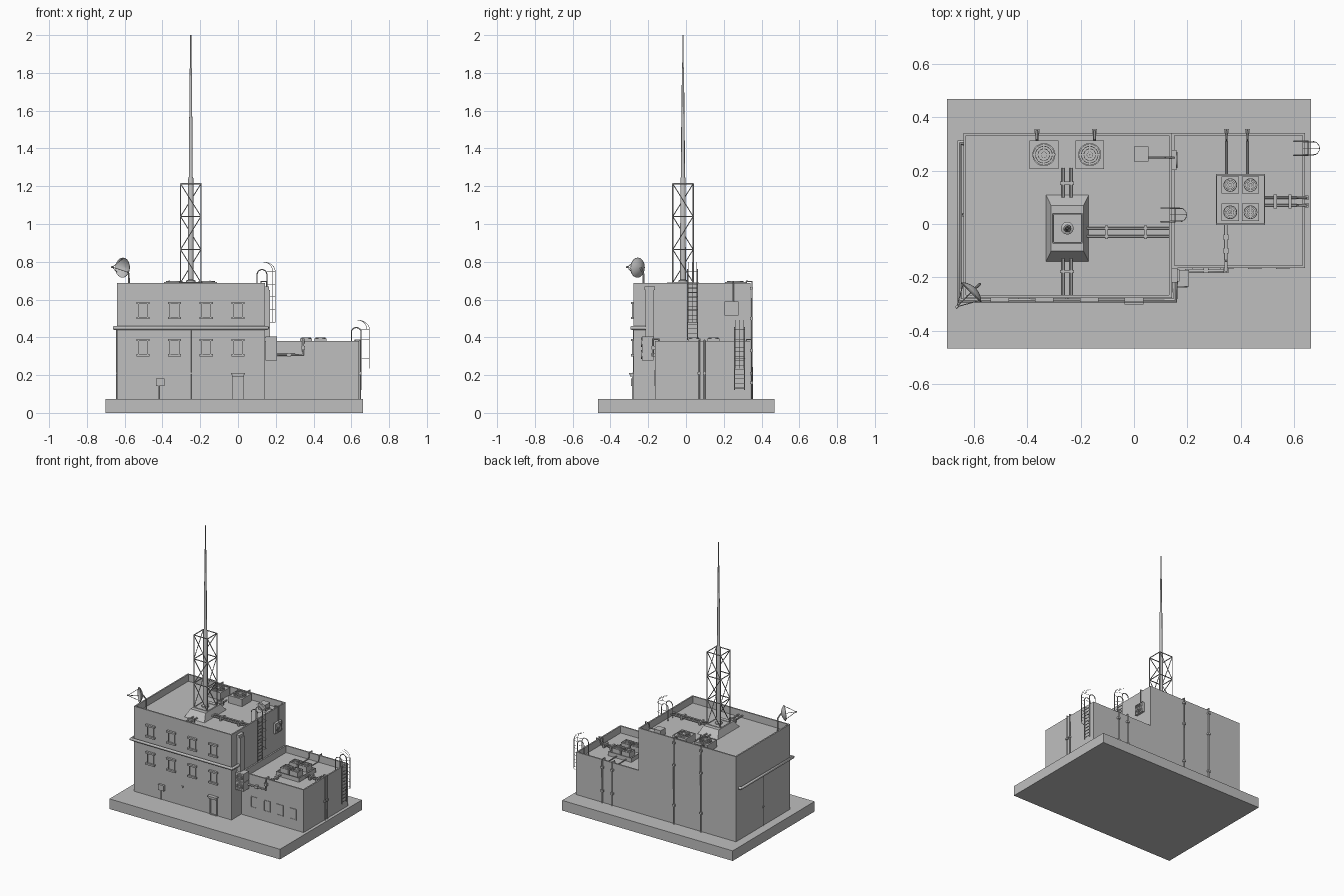
import bpy, bmesh, math
from mathutils import Matrix, Vector

cube = bpy.data.objects.get("Cube")
if cube:
    bpy.data.objects.remove(cube)

GREY = (0.52, 0.52, 0.52, 1)
grey = bpy.data.materials.new("concrete grey")
grey.use_nodes = True
grey.diffuse_color = GREY
grey.node_tree.nodes["Principled BSDF"].inputs["Base Color"].default_value = GREY
made = []


def finish(name, mesh):
    mesh.name = name
    mesh.materials.clear()
    mesh.materials.append(grey)
    obj = bpy.data.objects.new(name, mesh)
    bpy.context.collection.objects.link(obj)
    made.append(obj)


def from_bm(name, bm):
    mesh = bpy.data.meshes.new(name)
    bm.to_mesh(mesh)
    bm.free()
    finish(name, mesh)


def add_box(bm, x, y, z, turn=Matrix()):
    """Box spanning three (low, high) ranges."""
    mid = Vector([(a + b) / 2 for a, b in (x, y, z)])
    size = [b - a for a, b in (x, y, z)]
    m = turn @ Matrix.Translation(mid) @ Matrix.Diagonal((*size, 1))
    return bmesh.ops.create_cube(bm, size=1, matrix=m)["verts"]


def box(name, x, y, z):
    bm = bmesh.new()
    add_box(bm, x, y, z)
    from_bm(name, bm)


def sink(bm, direction, rim, depth):
    """Inset the face pointing along direction and push it inwards."""
    bm.normal_update()
    face = max(bm.faces, key=lambda f: f.normal.dot(direction))
    bmesh.ops.inset_region(bm, faces=[face], thickness=rim)
    floor = bmesh.ops.extrude_discrete_faces(bm, faces=[face])["faces"][0]
    bmesh.ops.translate(bm, verts=floor.verts, vec=-depth * direction)


def lathe(bm, profile, n=16, m=Matrix()):
    """Turn (radius, height) points around local z."""
    rings = [[bm.verts.new(m @ Vector((r * math.cos(t), r * math.sin(t), h)))
              for t in (2 * math.pi * i / n for i in range(n))] for r, h in profile]
    for a, b in zip(rings, rings[1:]):
        for i in range(n):
            j = (i + 1) % n
            bm.faces.new((a[i], a[j], b[j], b[i]))


def tube(name, paths, r, res=1):
    """Round bar swept along one or more point lists."""
    curve = bpy.data.curves.new(name, "CURVE")
    curve.dimensions = "3D"
    curve.bevel_depth = r
    curve.bevel_resolution = res
    curve.use_fill_caps = True
    for pts in paths:
        s = curve.splines.new("POLY")
        s.points.add(len(pts) - 1)
        for p, co in zip(s.points, pts):
            p.co = (*co, 1)
    tmp = bpy.data.objects.new(name, curve)
    bpy.context.collection.objects.link(tmp)
    dg = bpy.context.evaluated_depsgraph_get()
    mesh = bpy.data.meshes.new_from_object(tmp.evaluated_get(dg))
    bpy.data.objects.remove(tmp)
    finish(name, mesh)


def clamps(name, centres, s):
    bm = bmesh.new()
    for c in centres:
        add_box(bm, *[(v - k, v + k) for v, k in zip(c, s)])
    from_bm(name, bm)


def shell(name, x, y, z, wall=0.014, drop=0.05):
    """Block with a sunken top inside a raised edge."""
    bm = bmesh.new()
    add_box(bm, x, y, z)
    sink(bm, Vector((0, 0, 1)), wall, drop)
    from_bm(name, bm)


def fan(name, at, size, height, turn=Matrix()):
    """Square rimmed housing with a round grille and blades, facing local z."""
    m = Matrix.Translation(at) @ turn
    h, r = size / 2, size * 0.4
    floor, lip = height - 0.003, height + 0.004
    bm = bmesh.new()
    add_box(bm, (-h, h), (-h, h), (0, height), m)
    sink(bm, turn @ Vector((0, 0, 1)), size * 0.06, 0.003)
    for outer, inner in ((1, 0.88), (0.76, 0.7), (0.54, 0.48)):
        lathe(bm, [(r * outer, floor), (r * outer, lip), (r * inner, lip), (r * inner, floor)], 20, m)
    lathe(bm, [(r * 0.28, floor), (r * 0.28, lip), (0.0005, lip)], 12, m)
    for i in range(8):
        spin = m @ Matrix.Rotation(i * math.pi / 4, 4, "Z")
        add_box(bm, (r * 0.25, r * 0.9), (-r * 0.06, r * 0.06), (floor, lip - 0.002), spin)
    from_bm(name, bm)


def window(name, x, z0, z1, wall, width, out, trim):
    """Framed opening on a front wall, with sill and lintel."""
    bm = bmesh.new()
    h = width / 2
    add_box(bm, (x - h, x + h), (wall - out, wall + 0.002), (z0, z1))
    sink(bm, Vector((0, -1, 0)), 0.008, out * 0.75)
    if trim:
        for z in (z0, z1):
            add_box(bm, (x - h - 0.009, x + h + 0.009), (wall - 0.015, wall),
                    (z - 0.006, z + 0.006))
    from_bm(name, bm)


# Ground slab and the two blocks
W, E, F, B, G = -0.64, 0.142, -0.277, 0.342, 0.073
TOP, ROOF, ANNEX_TOP, ANNEX_ROOF, AE, AF = 0.688, 0.64, 0.381, 0.335, 0.641, -0.165
box("ground_slab", (-0.702, 0.663), (-0.467, 0.469), (0, G))
shell("main_block", (W, E), (F, B), (G, TOP))
shell("annex_block", (E, AE), (AF, B), (G, ANNEX_TOP))

# Windows and door
for x in (-0.503, -0.336, -0.168, 0.0):
    window("upper_window", x, 0.502, 0.582, F, 0.052, 0.008, True)
    window("lower_window", x, 0.305, 0.386, F, 0.052, 0.008, True)
for i in range(4):
    window("annex_window", 0.243 + i * 0.105, 0.145, 0.225, AF, 0.052, 0.004, False)
window("door", 0, G, 0.192, F, 0.056, 0.008, False)
box("door_canopy", (-0.031, 0.031), (F - 0.02, F), (0.192, 0.203))
box("door_canopy_top", (-0.036, 0.036), (F - 0.025, F), (0.203, 0.211))

# Meter box and wall pipes
box("meter_box", (-0.435, -0.39), (F - 0.015, F), (0.143, 0.183))
tube("meter_conduit", [[(-0.419, F - 0.006, G), (-0.419, F - 0.006, 0.145)]], 0.003)
PZ = 0.45
tube("belt_pipe", [[(W, 0.305, PZ), (W - 0.015, 0.305, PZ), (W - 0.015, F - 0.01, PZ),
                    (E + 0.012, F - 0.01, PZ), (E + 0.012, -0.2, PZ)]], 0.011, 2)
tube("wall_drops", [[(-0.25, F - 0.002, G), (-0.25, F - 0.002, PZ)],
                    [(W - 0.003, 0.035, G), (W - 0.003, 0.035, PZ)]], 0.0025)
clamps("drop_clamps", [(-0.25, F, 0.21), (W, 0.035, 0.21)], (0.006, 0.007, 0.005))

# Mast foundation, lattice and tapering mast
MX, MY = -0.25, -0.016
bm = bmesh.new()
for v in add_box(bm, (MX - 0.08, MX + 0.08), (MY - 0.125, MY + 0.125), (ROOF, 0.69)):
    if v.co.z > 0.68:
        v.co.x = MX + (v.co.x - MX) * 0.76
        v.co.y = MY + (v.co.y - MY) * 0.68
from_bm("mast_foundation", bm)
R = 0.054
corners = [(MX + R * a, MY + R * b) for a, b in ((-1, -1), (1, -1), (1, 1), (-1, 1))]
levels = [0.69, 0.865, 1.04, 1.213]
tube("lattice_legs", [[(*c, levels[0]), (*c, levels[-1])] for c in corners], 0.0035)
rings, braces = [], []
for i in range(4):
    a, b = corners[i], corners[(i + 1) % 4]
    rings += [[(*a, z), (*b, z)] for z in levels]
    for k, (lo, hi) in enumerate(zip(levels, levels[1:])):
        p, q = (a, b) if k % 2 else (b, a)
        braces.append([(*p, lo), (*q, hi)])
tube("lattice_rings", rings, 0.0033)
tube("lattice_braces", braces, 0.0028)
bm = bmesh.new()
lathe(bm, [(0.024, 0.69), (0.024, 0.70), (0.015, 0.705), (0.014, 1.24), (0.01, 1.25),
           (0.009, 1.56), (0.0075, 1.57), (0.006, 1.82), (0.004, 1.83), (0.003, 2.0), (0.0002, 2.0)],
      12, Matrix.Translation((MX, MY, 0)))
from_bm("mast", bm)

# Paired roof pipes beside the mast
RZ = ROOF + 0.014
pairs = [[(MX + 0.07, y, RZ), (E - 0.01, y, RZ)] for y in (-0.016, -0.046)]
for x in (-0.266, -0.236):
    pairs += [[(x, 0.1, RZ), (x, 0.21, RZ)], [(x, -0.13, RZ), (x, F + 0.01, RZ)]]
tube("roof_pipes", pairs, 0.0055)
clamps("roof_pipe_clamps", [(x, -0.031, RZ - 0.002) for x in (-0.103, 0.043)], (0.006, 0.026, 0.012))
clamps("roof_pipe_saddles", [(-0.251, y, RZ - 0.002) for y in (0.153, -0.178)], (0.026, 0.006, 0.012))


# Roof fans with pipes over the back wall
def back_pipes(name, xs, y0, roof, top, heights, r):
    over, back = top + 0.008, B + 0.007
    tube(name, [[(x, y0, roof + 0.012), (x, B - 0.03, roof + 0.012), (x, B - 0.022, over),
                 (x, back, over), (x, back, G)] for x in xs], r)
    clamps(name + "_clamps", [(x, back - 0.002, z) for x in xs for z in heights],
           (0.009, 0.009, 0.007))


for x in (-0.338, -0.166):
    fan("roof_fan", (x, 0.26, ROOF), 0.108, 0.054)
back_pipes("main_back_pipes", (-0.364, -0.148), 0.3, ROOF, TOP, (0.21, 0.5, 0.66), 0.0055)

# Annex cooling unit and its pipes
shell("cooler_base", (0.307, 0.492), (-0.004, 0.187), (ANNEX_ROOF, ANNEX_ROOF + 0.03), 0.007, 0.01)
for x in (0.361, 0.437):
    for y in (0.044, 0.146):
        fan("cooler_fan", (x, y, ANNEX_ROOF + 0.018), 0.064, 0.041)
back_pipes("annex_back_pipes", (0.347, 0.426), 0.18, ANNEX_ROOF, ANNEX_TOP, (0.16, 0.33), 0.004)
AZ = ANNEX_ROOF + 0.014
tube("annex_side_pipes", [[(0.48, y, AZ), (AE - 0.03, y, AZ), (AE - 0.022, y, ANNEX_TOP + 0.005),
                           (AE + 0.006, y, ANNEX_TOP + 0.005), (AE + 0.006, y, G)]
                          for y in (0.07, 0.098)], 0.0045)
clamps("annex_side_clamps", [(x, 0.084, AZ) for x in (0.53, 0.585)], (0.006, 0.026, 0.012))
clamps("annex_drop_clamps", [(AE + 0.005, y, 0.21) for y in (0.07, 0.098)], (0.008, 0.008, 0.006))

# Stacked wall unit with duct and feed pipe
forward = Matrix.Rotation(math.pi / 2, 4, "X")
for z in (0.309, 0.373):
    fan("stacked_fan", (E + 0.034, -0.172, z), 0.062, 0.062, forward)
box("wall_duct", (E, E + 0.028), (-0.215, -0.17), (0.4, 0.65))
box("duct_cap", (E - 0.005, E + 0.022), (-0.22, -0.165), (0.65, 0.668))
tube("feed_pipe", [[(E + 0.05, -0.175, 0.308), (0.345, -0.175, 0.308), (0.345, -0.175, 0.39),
                    (0.345, -0.145, 0.39), (0.345, -0.138, AZ), (0.345, 0.01, AZ)]], 0.0065, 2)
clamps("feed_clamps", [(0.27, -0.173, 0.308), (0.345, -0.1, AZ), (0.345, -0.05, AZ),
                       (0.345, -0.173, 0.345)], (0.01, 0.01, 0.01))

# Side wall fan fed from a roof box
fan("wall_fan", (E, 0.24, 0.552), 0.074, 0.018, Matrix.Rotation(math.pi / 2, 4, "Y"))
box("roof_box", (0.0, 0.055), (0.235, 0.29), (ROOF, 0.685))
tube("wall_fan_pipe", [[(0.05, 0.249, 0.66), (E - 0.025, 0.249, 0.66), (E - 0.02, 0.249, 0.695),
                        (E + 0.009, 0.249, 0.695), (E + 0.009, 0.249, 0.585)]], 0.004)


# Caged ladders
def arc(x, z, rx, rz, a0, a1, n=8):
    angles = [math.radians(a0 + (a1 - a0) * i / n) for i in range(n + 1)]
    return [(x + rx * math.cos(a), z + rz * math.sin(a)) for a in angles]


def ladder(name, wall, y, bottom, top, cage_low):
    lx, w = wall + 0.011, 0.026
    sides = (y - w, y + w)
    rail = [(lx, bottom)] + arc(lx - 0.026, top + 0.045, 0.026, 0.026, 0, 180) + [(lx - 0.052, top - 0.045)]
    tube(name + "_rails", [[(x, s, z) for x, z in rail] for s in sides], 0.003)
    n = int((top - bottom) / 0.024)
    tube(name + "_rungs", [[(lx, s, bottom + 0.012 + i * 0.024) for s in sides]
                           for i in range(n)], 0.002)
    # Hoops bulge outward; uprights curl back over the parapet
    deep, hood = 0.044, top + 0.06
    bars = []
    for k in range(5):
        z = cage_low + (hood - cage_low) * k / 4
        bars.append([(lx, y - w, z)] + [(a, b, z) for a, b in
                    arc(lx + deep - w, y, w, w, -90, 90)] + [(lx, y + w, z)])
    for a in (-60, 0, 60):
        px = deep - w + w * math.cos(math.radians(a))
        py = y + w * math.sin(math.radians(a))
        bars.append([(lx + px, py, cage_low)] +
                    [(p, py, q) for p, q in arc(lx - 0.018, hood, px + 0.018, 0.05, 0, 90)])
    tube(name + "_cage", bars, 0.0012)


ladder("main_ladder", E, 0.034, 0.385, TOP, 0.48)
ladder("annex_ladder", AE, 0.284, 0.12, ANNEX_TOP, 0.235)

# Dish aerial on a bent post
aim = Vector((-1, -1, 0.05)).normalized()
hub = Vector((-0.594, -0.24, 0.768))
m = Matrix.Translation(hub) @ aim.to_track_quat("Z", "Y").to_matrix().to_4x4()
bm = bmesh.new()
lathe(bm, [(0.0005, 0), (0.02, 0.003), (0.038, 0.011), (0.053, 0.022), (0.053, 0.025),
           (0.038, 0.014), (0.02, 0.006), (0.0005, 0.003)], 20, m)
lathe(bm, [(0.0005, 0.095), (0.005, 0.095), (0.005, 0.106), (0.0005, 0.106)], 8, m)
from_bm("dish", bm)
struts = [[m @ Vector((0.05 * math.cos(t), 0.05 * math.sin(t), 0.022)), m @ Vector((0, 0, 0.1))]
          for t in (math.pi / 2 + i * 2 * math.pi / 3 for i in range(3))]
tube("dish_struts", struts, 0.0018)
tube("dish_post", [[(-0.578, -0.225, ROOF), (-0.578, -0.225, 0.735), hub]], 0.005)

# Clean normals and shading
bpy.ops.object.select_all(action="DESELECT")
for obj in made:
    bm = bmesh.new()
    bm.from_mesh(obj.data)
    bmesh.ops.recalc_face_normals(bm, faces=bm.faces)
    bm.to_mesh(obj.data)
    bm.free()
    obj.select_set(True)
bpy.context.view_layer.objects.active = made[0]
bpy.ops.object.shade_smooth_by_angle(angle=0.82)
